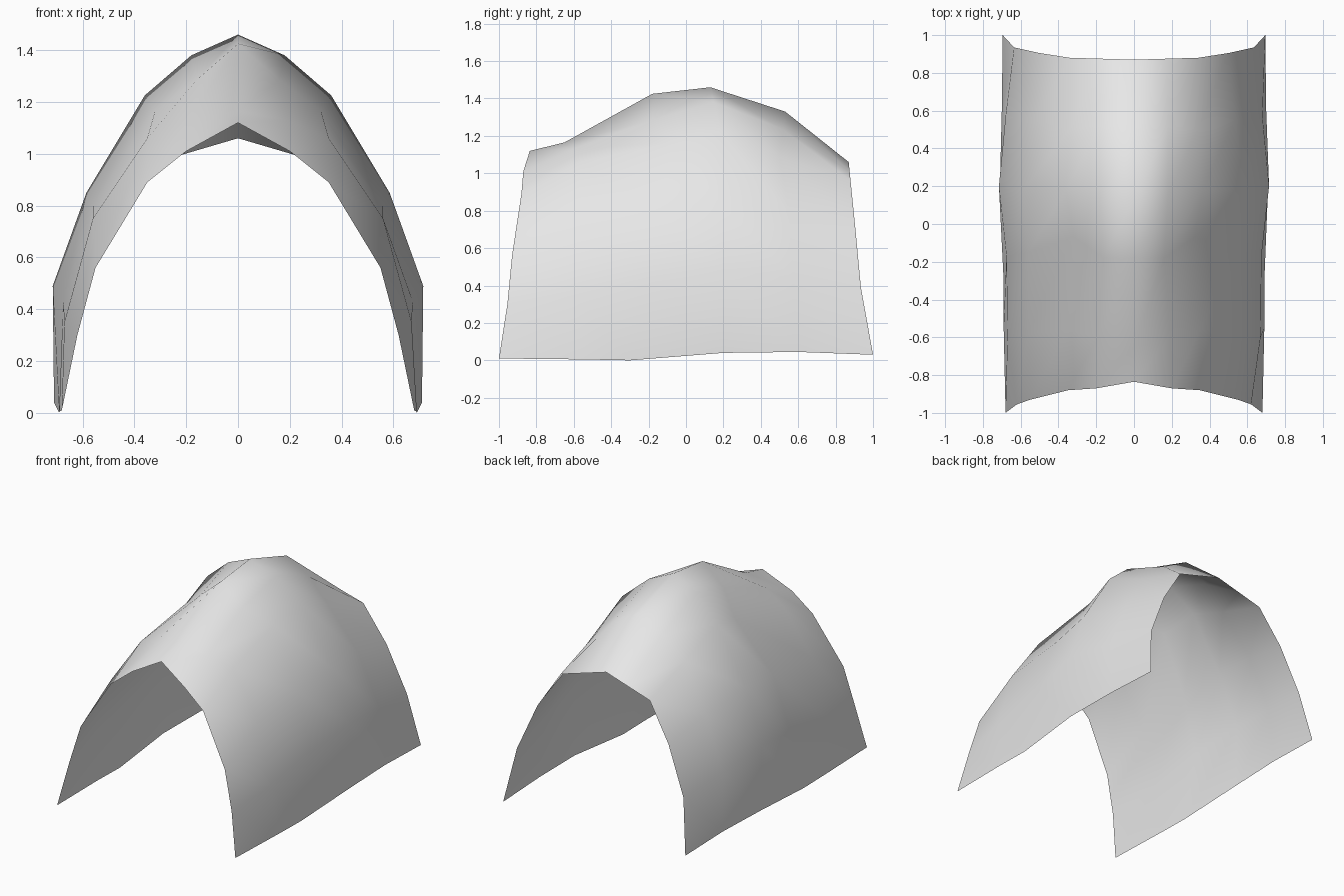
import bpy, bmesh

# Half cross-sections from the ridge (x = 0) down to the lower hem, front to back
sections = [
    # front opening
    [(0, -.835, 1.12), (.20, -.87, 1.01), (.35, -.88, .89), (.55, -.93, .56), (.62, -.955, .30), (.68, -1, .01)],
    # low front slope
    [(0, -.65, 1.165), (.19, -.60, 1.13), (.35, -.56, 1.06), (.56, -.58, .75), (.67, -.60, .35), (.69, -.55, .005)],
    # start of the raised hump
    [(0, -.18, 1.425), (.16, -.18, 1.285), (.32, -.07, 1.165), (.56, -.15, .80), (.675, -.17, .43), (.69, -.30, 0)],
    # highest section
    [(0, .13, 1.46), (.18, .15, 1.38), (.36, .18, 1.225), (.585, .18, .85), (.715, .20, .49), (.71, .20, .04)],
    # rear of the hump
    [(0, .53, 1.33), (.18, .52, 1.235), (.34, .50, 1.09), (.535, .55, .79), (.68, .57, .44), (.70, .60, .045)],
    # back opening
    [(0, .87, 1.06), (.17, .875, 1.01), (.34, .88, .96), (.50, .905, .71), (.635, .935, .39), (.695, 1, .03)],
]

bm = bmesh.new()
rows = []
for half in sections:
    # mirror every half section into a full arch
    arch = [(-x, y, z) for x, y, z in reversed(half[1:])] + half
    rows.append([bm.verts.new(p) for p in arch])

# Skin the arches into a single open sheet, facing outward
for a, b in zip(rows, rows[1:]):
    for j in range(len(a) - 1):
        bm.faces.new((a[j], a[j + 1], b[j + 1], b[j])).smooth = True

mesh = bpy.data.meshes.new("arched_shell")
bm.to_mesh(mesh)
bm.free()

grey = bpy.data.materials.new("light_grey")
grey.diffuse_color = (.8, .8, .8, 1)
mesh.materials.append(grey)

shell = bpy.data.objects.new("arched_shell", mesh)
bpy.context.collection.objects.link(shell)
